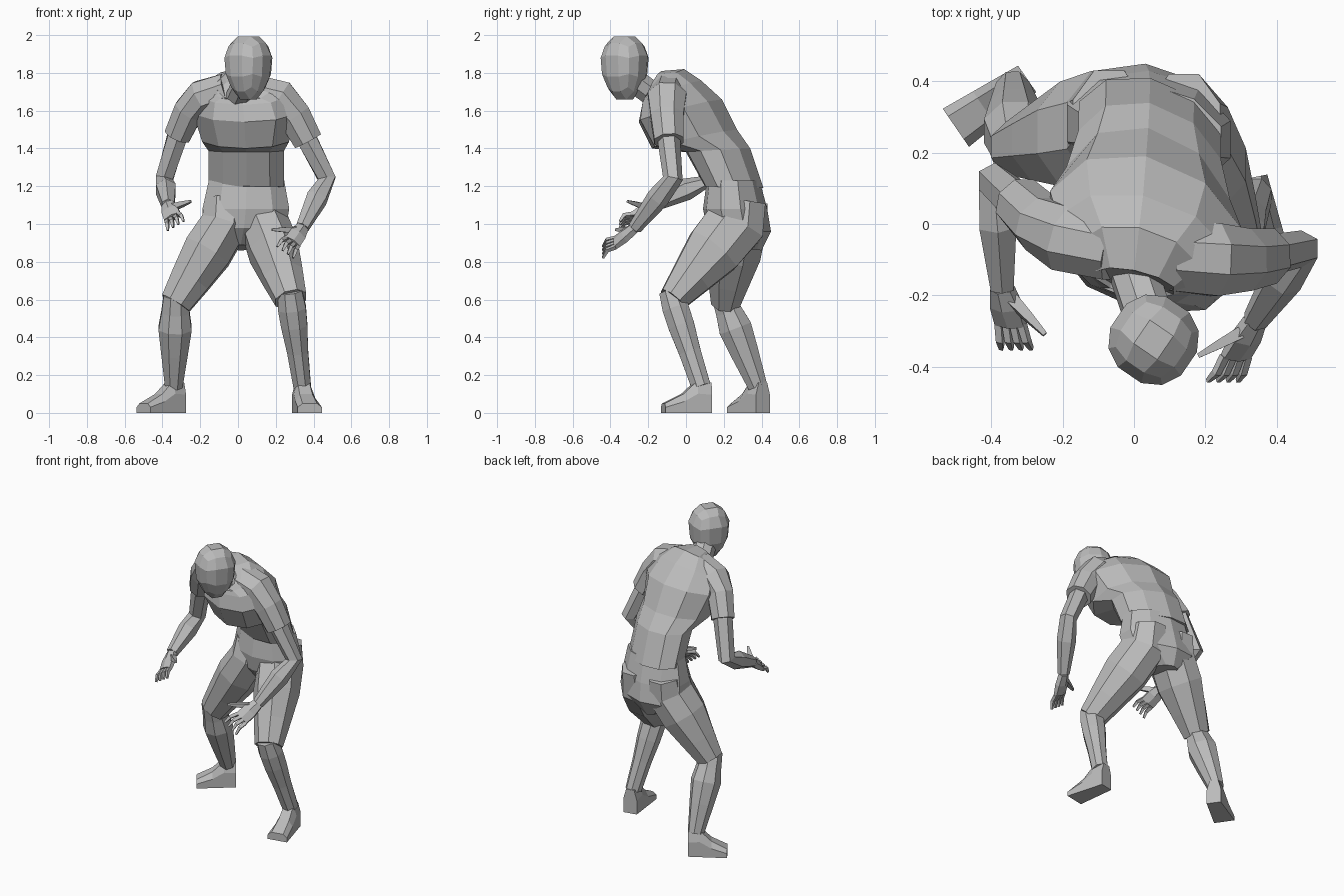
import bpy, bmesh, math
from mathutils import Vector, Matrix

cube = bpy.data.objects.get("Cube")
if cube:
    bpy.data.objects.remove(cube, do_unlink=True)

colour = (0.5, 0.5, 0.5, 1)
grey = bpy.data.materials.new("plain grey")
grey.use_nodes = True
grey.diffuse_color = colour
grey.node_tree.nodes["Principled BSDF"].inputs["Base Color"].default_value = colour


def finish(name, bm):
    """Turn a bmesh into a flat shaded grey object."""
    bmesh.ops.recalc_face_normals(bm, faces=bm.faces)
    mesh = bpy.data.meshes.new(name)
    bm.to_mesh(mesh)
    bm.free()
    mesh.materials.append(grey)
    bpy.context.collection.objects.link(bpy.data.objects.new(name, mesh))


def loft(name, rings):
    """Skin a list of equal point rings and close both ends."""
    bm = bmesh.new()
    loops = [[bm.verts.new(point) for point in ring] for ring in rings]
    for lower, upper in zip(loops, loops[1:]):
        for i in range(len(lower)):
            bm.faces.new((lower[i - 1], lower[i], upper[i], upper[i - 1]))
    bm.faces.new(loops[0])
    bm.faces.new(loops[-1])
    finish(name, bm)


def circle(sides):
    """Cosine and sine pairs with a flat side, not a corner, on the axes."""
    angles = [math.tau * (i + 0.5) / sides for i in range(sides)]
    return [(math.cos(a), math.sin(a)) for a in angles]


def torso_part(name, rows, lean, skew):
    """Slanted oval rings, each from a front point, a back point and a half width."""
    rings = []
    for index, (front, back, width) in enumerate(rows):
        front, back = Vector((0, *front)), Vector((0, *back))
        progress = index / (len(rows) - 1)
        centre_x = 0.045 - lean * progress ** 2
        ring = []
        for c, s in circle(10):
            x = width * c * 1.05
            ring.append(front.lerp(back, (1 + s) / 2) + Vector((centre_x + x, skew * x, 0)))
        rings.append(ring)
    loft(name, rings)


def limb(name, path, radii, flats=(1, 1), side=(1, 0, 0), sides=8):
    """Tube along a path with a radius per point and a changing flatness."""
    path = [Vector(p) for p in path]
    last = len(path) - 1
    rings = []
    for index, (centre, radius) in enumerate(zip(path, radii)):
        along = (path[min(index + 1, last)] - path[max(index - 1, 0)]).normalized()
        across = Vector(side)
        across = (across - along * across.dot(along)).normalized()
        depth = along.cross(across) * (flats[0] + (flats[1] - flats[0]) * index / last)
        rings.append([centre + radius * (across * c + depth * s) for c, s in circle(sides)])
    loft(name, rings)


def shoe(name, ankle, toe):
    """Upright sections that widen and drop from heel to toe."""
    ankle = Vector((ankle.x, ankle.y, 0))
    heel = ankle + (ankle - toe) * 0.25
    ahead = toe - heel
    across = Vector((-ahead.y, ahead.x, 0)).normalized()
    rings = []
    for f, height in ((0, 0.16), (0.3, 0.17), (0.6, 0.1), (1, 0.05)):
        width = 0.045 + 0.02 * f
        outline = ((-1, 0), (-1, 0.6), (-0.6, 1), (0.6, 1), (1, 0.6), (1, 0))
        rings.append([heel + ahead * f + across * width * u + Vector((0, 0, height * v)) for u, v in outline])
    loft(name, rings)


def leg(side, hip, knee, ankle, toe, calf_bulk):
    """Shorts leg, calf and shoe hung on four joints."""
    hip, knee, ankle, toe = (Vector(p) for p in (hip, knee, ankle, toe))
    root = hip + Vector((0, 0.02, 0.13))
    thigh = [root] + [hip.lerp(knee, t) for t in (0, 0.35, 0.7, 1)]
    limb(side + "_shorts_leg", thigh, (0.11, 0.135, 0.14, 0.115, 0.09), (1.4, 0.9))
    shin = [knee.lerp(ankle, t) for t in (-0.1, 0.1, 0.3, 0.6, 1)]
    radii = [0.07, 0.08, calf_bulk, calf_bulk * 0.8, 0.05]
    limb(side + "_calf", shin, radii, (0.9, 1.1))
    shoe(side + "_shoe", ankle, toe)


def hand(side, wrist, reach, across, thumb):
    """Flat palm, four fingers fanned over the across direction, and a thumb."""
    wrist, reach, across, thumb = (Vector(p) for p in (wrist, reach, across, thumb))
    knuckles = wrist + reach * 0.6
    limb(side + "_palm", (wrist, wrist + reach * 0.3, knuckles), (0.037, 0.052, 0.053), (0.8, 0.4), across, 6)
    bend = Vector((0, -0.012, 0.012))
    for finger in range(4):
        offset = across * (finger / 3 - 0.5)
        base, tip = knuckles + offset * 0.9, wrist + reach + offset * 1.2
        limb(f"{side}_finger_{finger + 1}", (base, base.lerp(tip, 0.5) + bend, tip),
             (0.015, 0.014, 0.008), side=across, sides=4)
    root = wrist + reach * 0.2 - across * 0.3
    limb(side + "_thumb", (root, root.lerp(thumb, 0.5), thumb), (0.024, 0.018, 0.009), sides=4)


def arm(side, collar, shoulder, bulge, cuff, elbow, wrist, size):
    """Sleeve draped over the shoulder, then a bare arm bent at the elbow."""
    radii = [size * r for r in (1, 1.05, 0.9, 0.8)]
    limb(side + "_sleeve", (collar, shoulder, bulge, cuff), radii, side=(0, 1, 0))
    forearm = Vector(elbow).lerp(Vector(wrist), 0.4)
    limb(side + "_arm", (bulge, cuff, elbow, forearm, wrist), (0.06, 0.06, 0.053, 0.06, 0.037), sides=6)


# Shirt: loose hem, overhanging chest, sunken collar
torso_part("shirt", (
    ((0.1, 1.2), (0.41, 1.19), 0.2),
    ((0, 1.38), (0.34, 1.4), 0.2),
    ((-0.18, 1.4), (0.27, 1.5), 0.23),
    ((-0.25, 1.54), (0.19, 1.66), 0.27),
    ((-0.23, 1.63), (0.08, 1.76), 0.24),
    ((-0.22, 1.65), (-0.01, 1.82), 0.17),
    ((-0.2, 1.65), (-0.13, 1.81), 0.11),
    ((-0.18, 1.63), (-0.13, 1.76), 0.08)), 0.06, -0.2)

# Shorts: hips, then both legs
torso_part("shorts_hips", (
    ((0.11, 1.23), (0.39, 1.23), 0.2),
    ((0.09, 1.08), (0.43, 1.08), 0.23),
    ((0.11, 0.98), (0.45, 0.96), 0.22),
    ((0.19, 0.89), (0.4, 0.86), 0.07)), 0.03, -0.1)
leg("left", (0.14, 0.26, 1), (0.28, -0.07, 0.6), (0.34, 0.08, 0.14), (0.38, -0.12, 0), 0.075)
leg("right", (-0.07, 0.27, 1), (-0.33, 0.21, 0.58), (-0.34, 0.38, 0.14), (-0.5, 0.27, 0), 0.095)

# Arms and hands
left_wrist, right_wrist = (0.34, -0.27, 0.98), (-0.37, -0.18, 1.1)
arm("left", (0.1, -0.09, 1.69), (0.22, -0.1, 1.66), (0.3, -0.1, 1.57), (0.37, -0.09, 1.44),
    (0.47, -0.07, 1.24), left_wrist, 0.105)
arm("right", (-0.06, -0.07, 1.71), (-0.19, -0.04, 1.67), (-0.26, 0, 1.6), (-0.32, 0.06, 1.47),
    (-0.39, 0.12, 1.24), right_wrist, 0.095)
hand("left", left_wrist, (-0.09, -0.17, -0.13), (0.07, 0, -0.05), (0.18, -0.37, 0.97))
hand("right", right_wrist, (0.04, -0.17, -0.11), (-0.07, 0, -0.04), (-0.25, -0.31, 1.12))

# Neck
limb("neck", ((0, -0.14, 1.66), (0.05, -0.29, 1.77)), (0.07, 0.07))

# Head: turned, blocky faceted ball that narrows to the chin
bm = bmesh.new()
bmesh.ops.create_cube(bm, size=2)
bmesh.ops.subdivide_edges(bm, edges=bm.edges[:], cuts=2, use_grid_fill=True)
turn = Matrix.Rotation(-0.6, 3, "Z")
for vert in bm.verts:
    x, y, z = turn @ vert.co.normalized()
    narrow = 1.02 + 0.25 * min(z, 0)
    height = 0.2 * z if z < 0 else 0.17 * z
    vert.co = (0.055 + 0.13 * x * narrow, -0.325 + 0.13 * y * narrow, 1.84 + height)
finish("head", bm)
